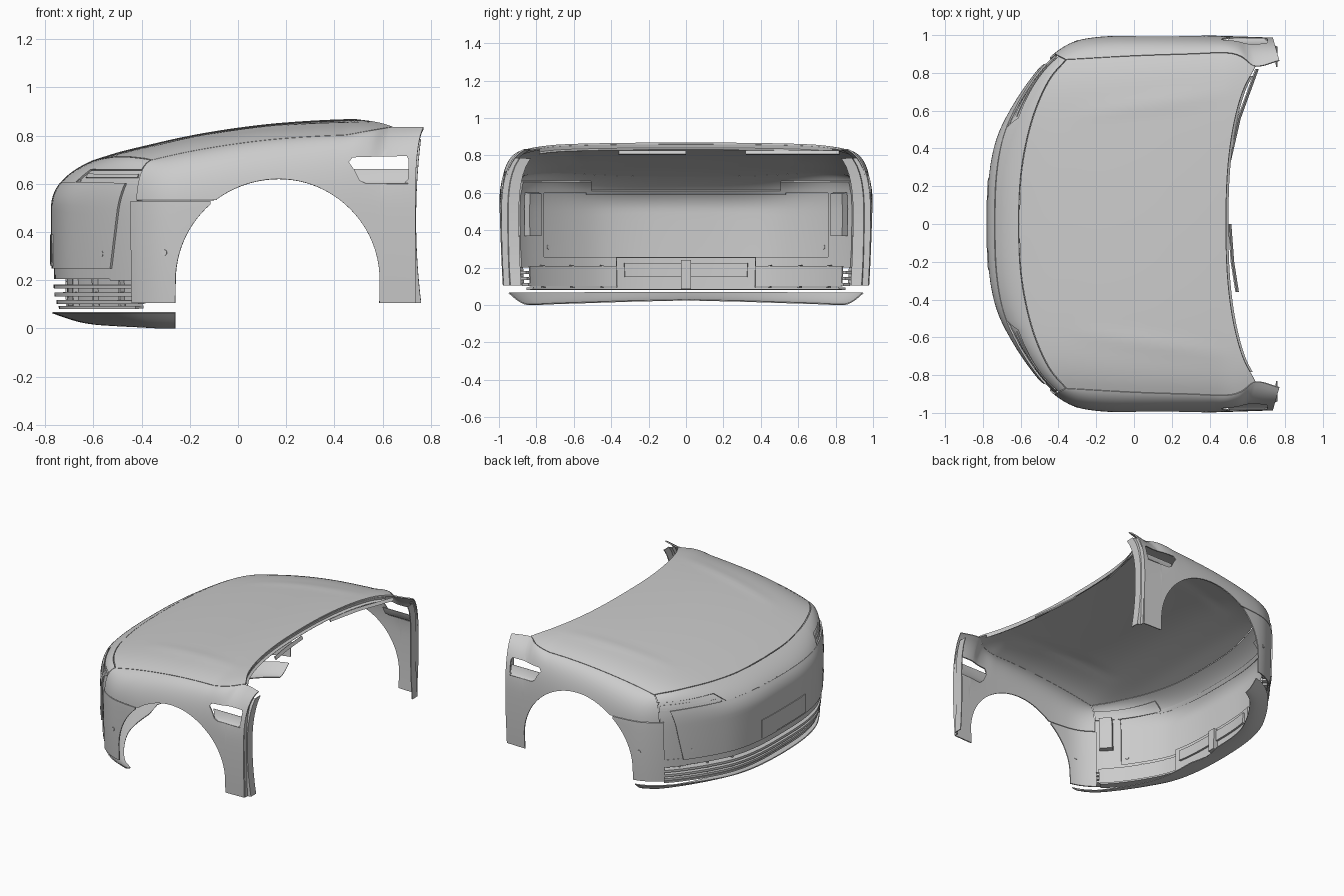
import bpy, bmesh, math
from mathutils import Vector

if "Cube" in bpy.data.objects:
    bpy.data.objects.remove(bpy.data.objects["Cube"])


def curve(pts):
    """Smooth interpolation through (key, value, ...) points."""
    ks = [p[0] for p in pts]
    vs = [Vector(p[1:] + (0,) * (3 - len(p))) for p in pts]
    n = len(pts)

    def slope(i):
        a, b = max(i - 1, 0), min(i + 1, n - 1)
        return (vs[b] - vs[a]) / (ks[b] - ks[a])

    def f(k):
        k = min(max(k, ks[0]), ks[-1])
        i = max(j for j in range(n - 1) if ks[j] <= k)
        h = ks[i + 1] - ks[i]
        t = (k - ks[i]) / h
        return (vs[i] * (2*t**3 - 3*t*t + 1) + slope(i) * h * (t**3 - 2*t*t + t)
                + vs[i + 1] * (3*t*t - 2*t**3) + slope(i + 1) * h * (t**3 - t*t))
    return f


# Guide curves: body outline, hood seam and hood crown line
front = curve([(-.2, -.762, -.25), (0, -.77, 0), (.2, -.762, .25), (.4, -.722, .45), (.6, -.64, .62), (.8, -.528, .785),
               (1, -.42, .90), (1.15, -.32, .96)])
seam = curve([(-.2, -.60, -.25), (0, -.61, 0), (.2, -.60, .25), (.4, -.567, .45), (.6, -.517, .62), (.8, -.445, .77), (1, -.36, .87)])
seam_x = curve([(0, -.61), (.25, -.60), (.45, -.567), (.62, -.517), (.77, -.445), (.87, -.36)])
side_y = curve([(-.50, .817), (-.42, .90), (-.32, .96), (-.2, .985), (0, .995), (.3, .996), (.735, .983)])
seam_y = curve([(-.36, .87), (0, .89), (.3, .90), (.5, .905), (.57, .885), (.64, .835), (.77, .865)])
crown = curve([(-.61, .69), (-.5, .725), (-.4, .75), (-.2, .795), (0, .828), (.2, .85), (.47, .864), (.8, .864)])
ZW = .5


def hood_z(x, v):
    k = 1 - .5 * min(max((x - .45) / .19, 0), 1)
    crease = .005 * math.exp(-((abs(v) - .7 - .12 * x) / .05) ** 2) * max(0, 1 - ((x - .1) / .45) ** 2)
    return crown(x).x - k * (.02 * v * v + .045 * v ** 8) + crease


def outline(a):
    if a <= 1:
        p = front(a)
        return Vector((p.x, p.y, 0))
    x = -.42 + 1.155 * (a - 1)
    return Vector((x, side_y(x).x, 0))


def a_of(x):
    return 1 + (x + .42) / 1.155


def seam_point(a):
    if a <= 1:
        p = seam(a)
        return Vector((p.x, p.y, hood_z(p.x, p.y / .87)))
    x = -.36 + 1.13 * (a - 1)
    return Vector((x, seam_y(x).x, hood_z(x, 1)))


def normal(a):
    d = (outline(min(a + .02, 2)) - outline(max(a - .02, -.2))).normalized()
    return Vector((-d.y, d.x, 0))


def section(a):
    o, s = outline(a), seam_point(a)
    zc = s.z - .45 * (Vector((s.x, s.y, 0)) - o).length
    return o, s, zc


def q_of_z(a, z):
    o, s, zc = section(a)
    if z <= ZW:
        return (z - ZW) / ZW
    A, B, C = ZW - 2 * zc + s.z, 2 * (zc - ZW), ZW - z
    if abs(A) < 1e-6:
        return min(-C / B, 1)
    return min((-B + math.sqrt(max(B * B - 4 * A * C, 0))) / (2 * A), 1)


def surf(a, q, off=0):
    o, s, zc = section(a)
    if q <= 0:
        p = Vector((o.x * (1 - .012 * q * q), o.y * (1 - .02 * q * q), ZW + q * ZW))
    else:
        p = Vector((o.x, o.y, ZW)) * (1-q)**2 + Vector((o.x, o.y, zc)) * 2*q*(1-q) + s * q * q
    return p + normal(a) * off


def grid(name, cols, thick=.008):
    """Quad sheet from columns of points, given a thickness."""
    bm = bmesh.new()
    vs = [[bm.verts.new(p) for p in c] for c in cols]
    for c, d in zip(vs, vs[1:]):
        for i in range(len(c) - 1):
            bm.faces.new((c[i], d[i], d[i + 1], c[i + 1]))
    bmesh.ops.recalc_face_normals(bm, faces=bm.faces)
    me = bpy.data.meshes.new(name)
    bm.to_mesh(me)
    ob = bpy.data.objects.new(name, me)
    bpy.context.collection.objects.link(ob)
    m = ob.modifiers.new("thickness", 'SOLIDIFY')
    m.thickness, m.offset = thick, 0
    return ob


def strip(name, cols, zlo, zhi, rows=4, off=0, thick=.008, skew=0):
    """Patch of the body surface between two heights; negative a is the other side."""
    out = []
    for a in cols:
        b, line = abs(a), []
        lo = zlo(b) if callable(zlo) else zlo
        q0, q1 = q_of_z(b, lo), 1 if zhi is None else q_of_z(b, zhi)
        for i in range(rows + 1):
            q = q0 + (q1 - q0) * i / rows
            p = surf(b * (1 + skew * (q - q0)), q, off)
            line.append(Vector((p.x, math.copysign(1, a) * p.y, p.z)))
        out.append(line)
    return grid(name, out, thick)


def span(a, b, n):
    return [a + (b - a) * i / n for i in range(n + 1)]


# Hood
hood = []
for v in span(-1, 1, 56):
    xf, xr = seam_x(abs(v) * .87).x, .487 + .155 * abs(v) ** 2.5
    hood.append([Vector((x, v * seam_y(x).x * .997, hood_z(x, v))) for x in span(xf + .004, xr, 40)])
grid("hood", hood, .01)
grid("hood_rear_flange", [[c[-1] + Vector((d, 0, -.004 - h)) for d, h in ((0, 0), (-.005, .02), (.012, .03))] for c in hood[2:-2]], .004)

# Cowl trim strips under the rear hood edge
for pts in ([(.495, .32), (.55, .56), (.645, .82)], [(.50, 0), (.515, -.2), (.54, -.36)]):
    grid("cowl_trim", [[Vector((x, y, .825)), Vector((x + .012, y, .805))] for x, y in pts], .008)

# Fenders with wheel arch, split from the bumper corner below
CX, CZ, R = .165, .195, .425
lead = span(-.42, -.262, 8)
arch_x = [CX - (R - .0005) * math.cos(t) for t in span(0, math.pi, 48)]
rear = span(.5905, .735, 8)


def arch(x):
    return CZ + math.sqrt(max(R * R - (x - CX) ** 2, 0))


def fender_low(a):
    x = -.42 + 1.155 * (a - 1)
    if x < CX - R:
        return .532
    if x > CX + R:
        return .105
    return max(.532, arch(x)) if x < CX else arch(x)


def corner_low(a):
    x = -.42 + 1.155 * (a - 1)
    return .105 if x < CX - R else min(arch(x), .527)


# Cutter for the fender vent
vent = [(.46, .69), (.475, .71), (.60, .714), (.70, .715), (.708, .70), (.705, .62), (.69, .602), (.53, .602), (.505, .615), (.485, .655)]
bm = bmesh.new()
face = bm.faces.new([bm.verts.new((x, -1.1, z)) for x, z in vent])
ext = bmesh.ops.extrude_face_region(bm, geom=[face])
bmesh.ops.translate(bm, vec=(0, 2.2, 0), verts=[g for g in ext["geom"] if isinstance(g, bmesh.types.BMVert)])
bmesh.ops.recalc_face_normals(bm, faces=bm.faces)
me = bpy.data.meshes.new("vent_cutter")
bm.to_mesh(me)
cutter = bpy.data.objects.new("vent_cutter", me)
bpy.context.collection.objects.link(cutter)
cutter.hide_render = True

for s, side in ((1, "left"), (-1, "right")):
    f = strip("fender_" + side, [s * a_of(x) for x in lead + arch_x + rear], fender_low, None, 18)
    m = f.modifiers.new("vent", 'BOOLEAN')
    m.operation, m.solver, m.object = 'DIFFERENCE', 'EXACT', cutter
    strip("bumper_corner_" + side, [s * a for a in [.96, .98] + [a_of(x) for x in lead + [x for x in arch_x if x < -.098]]],
          corner_low, .528, 10)
    # Recessed lower half of the vent
    grid("vent_pocket_" + side, [[Vector((x, s * .984, .600)), Vector((x2, s * .965, .615)), Vector((x3, s * .95, .662))]
                                 for x, x2, x3 in ((.508, .488, .474), (.60, .60, .60), (.705, .708, .71))], .004)
    # Door-side flange
    fl = []
    for z in span(.105, .785, 16):
        p = surf(2, q_of_z(2, z))
        w = .003 + .022 * (abs(z - .45) / .35) ** 2
        fl.append([Vector((.733 + dx, s * (p.y - dy), z)) for dx, dy in ((0, .002), (0, .03), (w, .034), (w, .09))])
    grid("fender_flange_" + side, fl, .006)
    # Headlight slit, lamp housing, panel surround
    strip("headlight_strip_" + side, [s * a for a in span(.47, .995, 16)], .602, .662, 4, -.012, .012)
    strip("headlight_lens_" + side, [s * a for a in span(.54, .98, 16)], .625, .640, 1, -.004, .008)
    strip("lamp_housing_" + side, [s * a for a in span(.84, .96, 5)], .37, .60, 4, -.04, .04)
    strip("panel_surround_" + side, [s * a for a in span(.78, .995, 10)], .20, .612, 8, -.010)
    # Sensor discs
    for a, z in ((a_of(-.305), .315), (.74, .31)):
        p, n = surf(a, q_of_z(a, z)), normal(a)
        p.y, n.y = p.y * s, n.y * s
        bpy.ops.mesh.primitive_cylinder_add(vertices=20, radius=.012, depth=.016, location=p, rotation=n.to_track_quat('Z', 'Y').to_euler())
        bpy.context.object.name = "parking_sensor"
    # Grille backing and upright ribs
    strip("grille_backing_" + side, [s * a for a in span(.33, .97, 20)], .10, .21, 2, -.055, .008)
    for a in (.42, .62, .82):
        strip("grille_rib", [s * (a - .006), s * (a + .006)], .09, .215, 1, -.042, .03)

# Nose above the front panel
full = span(-.995, .995, 64)
strip("nose", full, lambda a: .604 + .054 * min(max((a - .47) / .06, 0), 1), None, 12)
strip("nose_under_edge", span(-.5, .5, 32), .592, .614, 1, -.008, .012)

# Front panel and plate mount
strip("front_panel", span(-.8, .8, 48), .248, .602, 12, .001, .010, .15)
strip("plate_mount", span(-.195, .195, 12), .26, .39, 2, .007, .008)

# Lower grille
strip("lower_bumper_band", full, .205, .256, 2, -.010, .012)
for z, o in ((.174, -.024), (.142, -.026), (.11, -.034)):
    strip("grille_slat", full, z - .008, z + .008, 1, o, .045)
strip("grille_bottom_bar", span(-.96, .96, 48), .082, .094, 1, -.045, .05)
strip("center_intake", span(-.335, .335, 20), .085, .255, 3, -.062, .012)
strip("intake_step", span(-.29, .29, 20), .15, .225, 2, -.074, .016)
strip("intake_post", span(-.022, .022, 2), .085, .24, 2, -.075, .05)

# Front lip curving underneath
lip = []
for a in span(-a_of(-.26), a_of(-.26), 64):
    b = abs(a)
    k = min(b, 1)
    bot = .024 * (1 - k) + .003
    o, n, line = outline(b), normal(b), []
    for t in span(0, 1, 8):
        p = o - n * (.03 * k + (.17 - .06 * k) * t)
        x = min(p.x, -.26 - .01 * (a_of(-.26) - b) / .03)
        line.append(Vector((x, math.copysign(p.y, a), .066 + (bot - .066) * math.sin(t * math.pi / 2))))
    lip.append(line)
grid("front_lip", lip, .006)

# Apply modifiers, shade smooth, drop the cutter
bpy.context.view_layer.update()
deps = bpy.context.evaluated_depsgraph_get()
parts = [o for o in bpy.context.scene.objects if o is not cutter]
done = [(o, bpy.data.meshes.new_from_object(o.evaluated_get(deps))) for o in parts]
bpy.ops.object.select_all(action='DESELECT')
for o, me in done:
    o.modifiers.clear()
    o.data = me
    o.select_set(True)
bpy.context.view_layer.objects.active = parts[0]
bpy.ops.object.shade_smooth_by_angle(angle=math.radians(35))
bpy.data.objects.remove(cutter)
